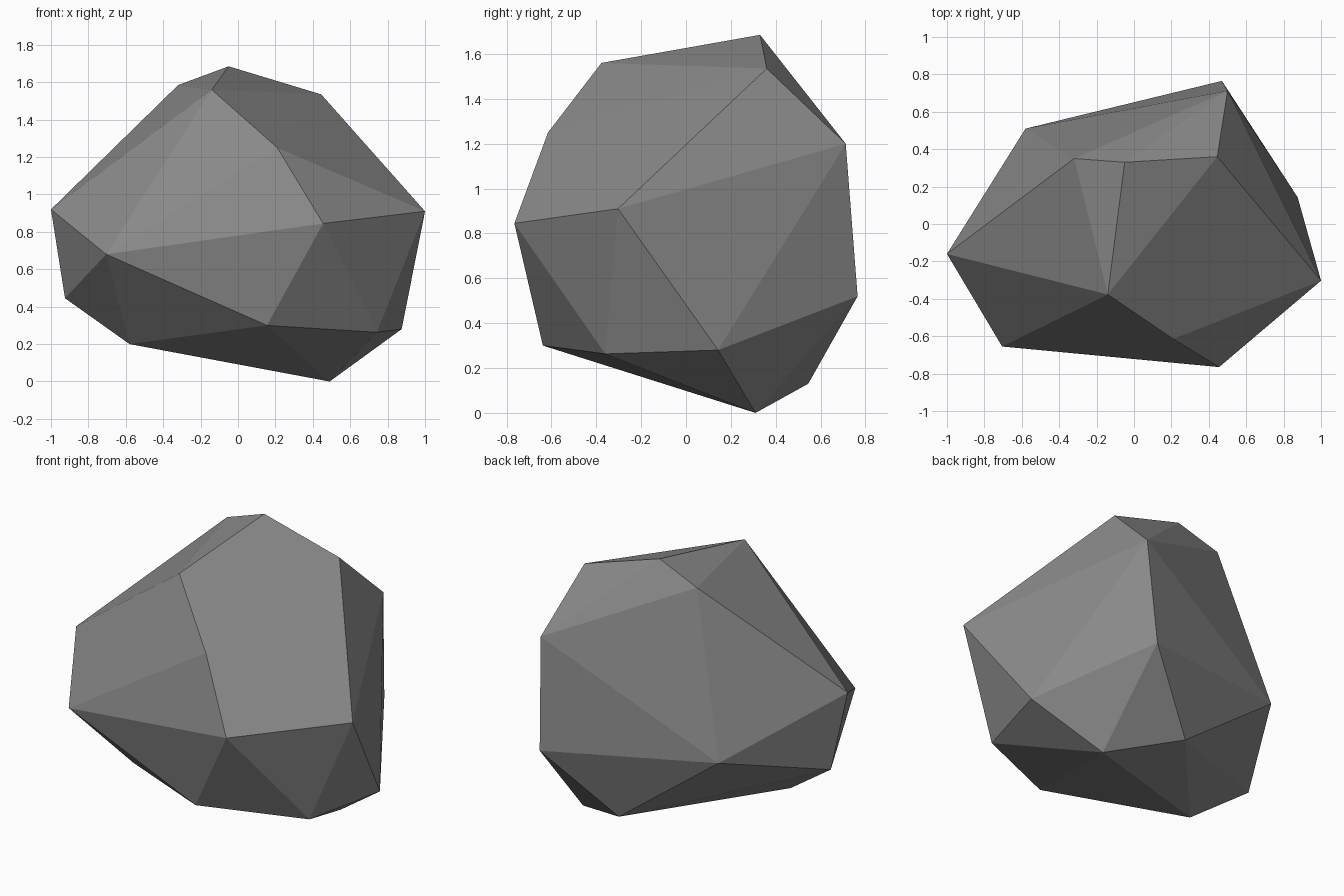
import bpy, bmesh

# Corner points of the faceted boulder; their convex hull gives the flat faces
corners = [
    # crown
    (-0.32, 0.35, 1.585), (-0.05, 0.33, 1.685), (-0.14, -0.377, 1.56),
    (0.445, 0.36, 1.535), (0.21, -0.615, 1.25), (0.50, 0.712, 1.20),
    # waist
    (-1.0, -0.16, 0.92), (1.0, -0.303, 0.91), (0.455, -0.765, 0.845),
    (-0.705, -0.655, 0.68), (-0.58, 0.51, 0.625), (0.47, 0.765, 0.52),
    (-0.925, -0.10, 0.445),
    # base
    (0.155, -0.638, 0.30), (0.875, 0.143, 0.28), (0.743, -0.36, 0.263),
    (-0.58, -0.20, 0.20), (0.08, 0.545, 0.13), (0.49, 0.31, 0.0),
]

bm = bmesh.new()
for c in corners:
    bm.verts.new(c)
bmesh.ops.convex_hull(bm, input=bm.verts[:])
bmesh.ops.recalc_face_normals(bm, faces=bm.faces[:])

mesh = bpy.data.meshes.new("boulder")
bm.to_mesh(mesh)
bm.free()

# Single stone grey
stone = bpy.data.materials.new("stone grey")
stone.diffuse_color = (0.25, 0.25, 0.25, 1)
mesh.materials.append(stone)

boulder = bpy.data.objects.new("boulder", mesh)
bpy.context.collection.objects.link(boulder)
